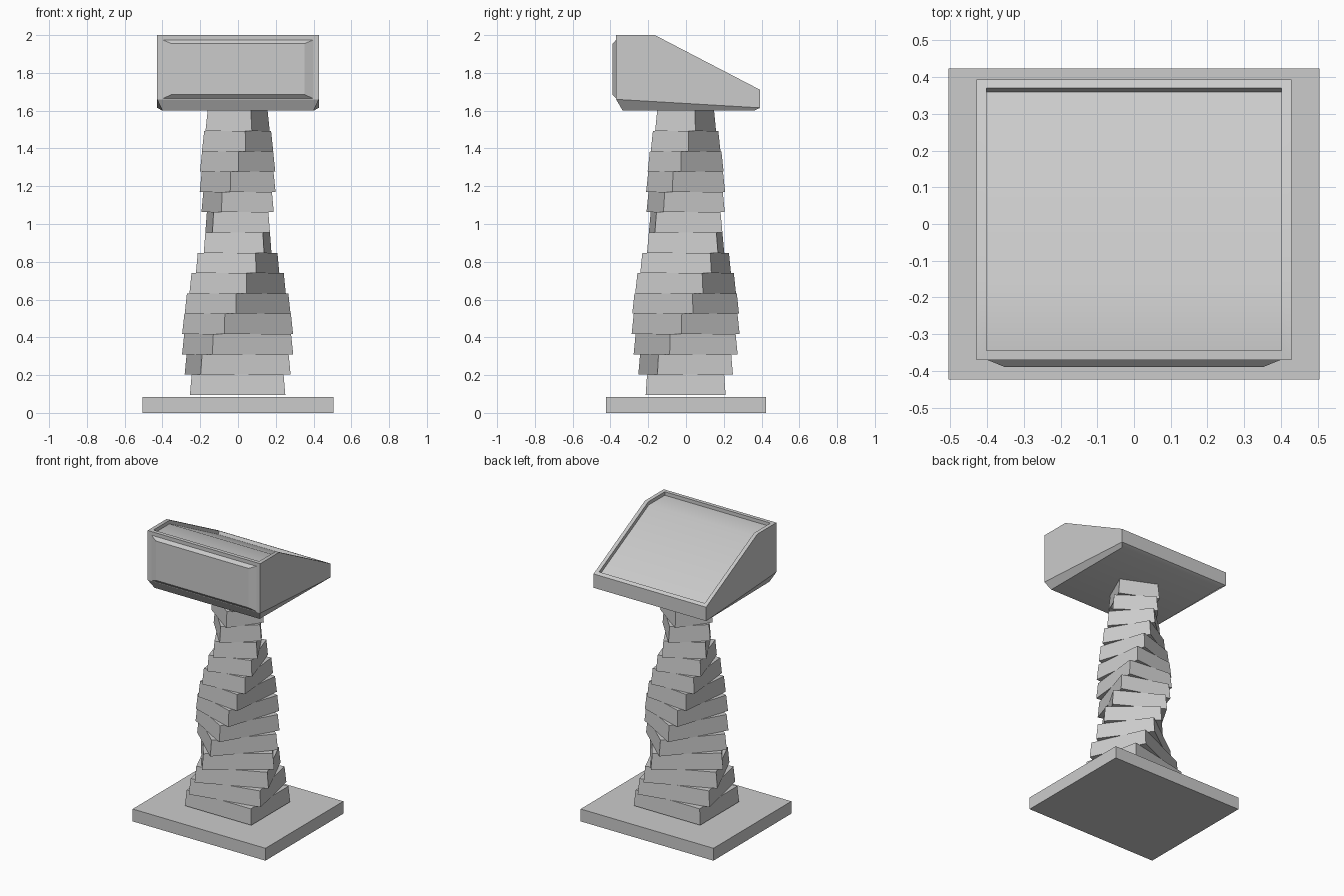
import bpy, bmesh
from math import radians
from mathutils import Matrix

if "Cube" in bpy.data.objects:
    bpy.data.objects.remove(bpy.data.objects["Cube"])


def finish(name, bm):
    bmesh.ops.recalc_face_normals(bm, faces=bm.faces)
    mesh = bpy.data.meshes.new(name)
    bm.to_mesh(mesh)
    bm.free()
    obj = bpy.data.objects.new(name, mesh)
    bpy.context.collection.objects.link(obj)
    return obj


def loft(bm, rings):
    """Closed skin through a list of vertex rings; returns all faces."""
    rings = [[bm.verts.new(p) for p in r] for r in rings]
    faces = [bm.faces.new(rings[0][::-1]), bm.faces.new(rings[-1])]
    n = len(rings[0])
    for lo, hi in zip(rings, rings[1:]):
        for i in range(n):
            j = (i + 1) % n
            faces.append(bm.faces.new((lo[i], lo[j], hi[j], hi[i])))
    return faces


def rect(hx, hy, z):
    return [(-hx, -hy, z), (hx, -hy, z), (hx, hy, z), (-hx, hy, z)]


# Floor plate
bm = bmesh.new()
loft(bm, [rect(0.505, 0.423, 0), rect(0.505, 0.423, 0.085)])
finish("base_plate", bm)

# Twisted column: 14 tapered slabs, each turned 12 degrees further
N, Z0, Z1 = 14, 0.095, 1.6
size = lambda k: (0.2525 - 0.0091 * k, 0.2115 - 0.0073 * k)
height = lambda k: Z0 + (Z1 - Z0) * k / N
for k in range(N):
    bm = bmesh.new()
    loft(bm, [rect(*size(k), height(k)), rect(*size(k + 1), height(k + 1))])
    bmesh.ops.rotate(bm, verts=bm.verts, matrix=Matrix.Rotation(radians(12 * k), 3, 'Z'))
    bm.transform(Matrix.Translation((-0.002, -0.002, 0)))
    finish(f"column_slab_{k + 1:02d}", bm)

# Console head: side profile (y, z, half width), underside slightly inset
profile = [(-0.37, 2.0, 0.428), (-0.165, 2.0, 0.428), (0.393, 1.71, 0.428),
           (0.393, 1.615, 0.428), (0.36, 1.6, 0.40), (-0.335, 1.6, 0.40),
           (-0.37, 1.66, 0.428)]
bm = bmesh.new()
left = [bm.verts.new((-w, y, z)) for y, z, w in profile]
right = [bm.verts.new((w, y, z)) for y, z, w in profile]
n = len(profile)
strips = [bm.faces.new((left[i], left[(i + 1) % n], right[(i + 1) % n], right[i])) for i in range(n)]
for side in (left, right):
    bm.faces.new([side[i] for i in (0, 1, 2, 3, 6)])
    bm.faces.new([side[i] for i in (3, 4, 5, 6)])
bmesh.ops.recalc_face_normals(bm, faces=bm.faces)
# Sunken screen following the bent top
screen = strips[:2]
bmesh.ops.inset_region(bm, faces=screen, thickness=0.026, use_even_offset=True)
bmesh.ops.inset_region(bm, faces=screen, thickness=0.0, depth=-0.024, use_even_offset=True)
head = finish("console_head", bm)

# Raised front panel with sloped edges
bm = bmesh.new()
panel = lambda hx, y, z0, z1: [(-hx, y, z0), (hx, y, z0), (hx, y, z1), (-hx, y, z1)]
loft(bm, [panel(0.404, -0.368, 1.662, 1.977), panel(0.352, -0.389, 1.685, 1.955)])
finish("front_panel", bm)

# Soften the shallow bends of the head only
bpy.context.view_layer.objects.active = head
head.select_set(True)
bpy.ops.object.shade_smooth_by_angle(angle=radians(30))
